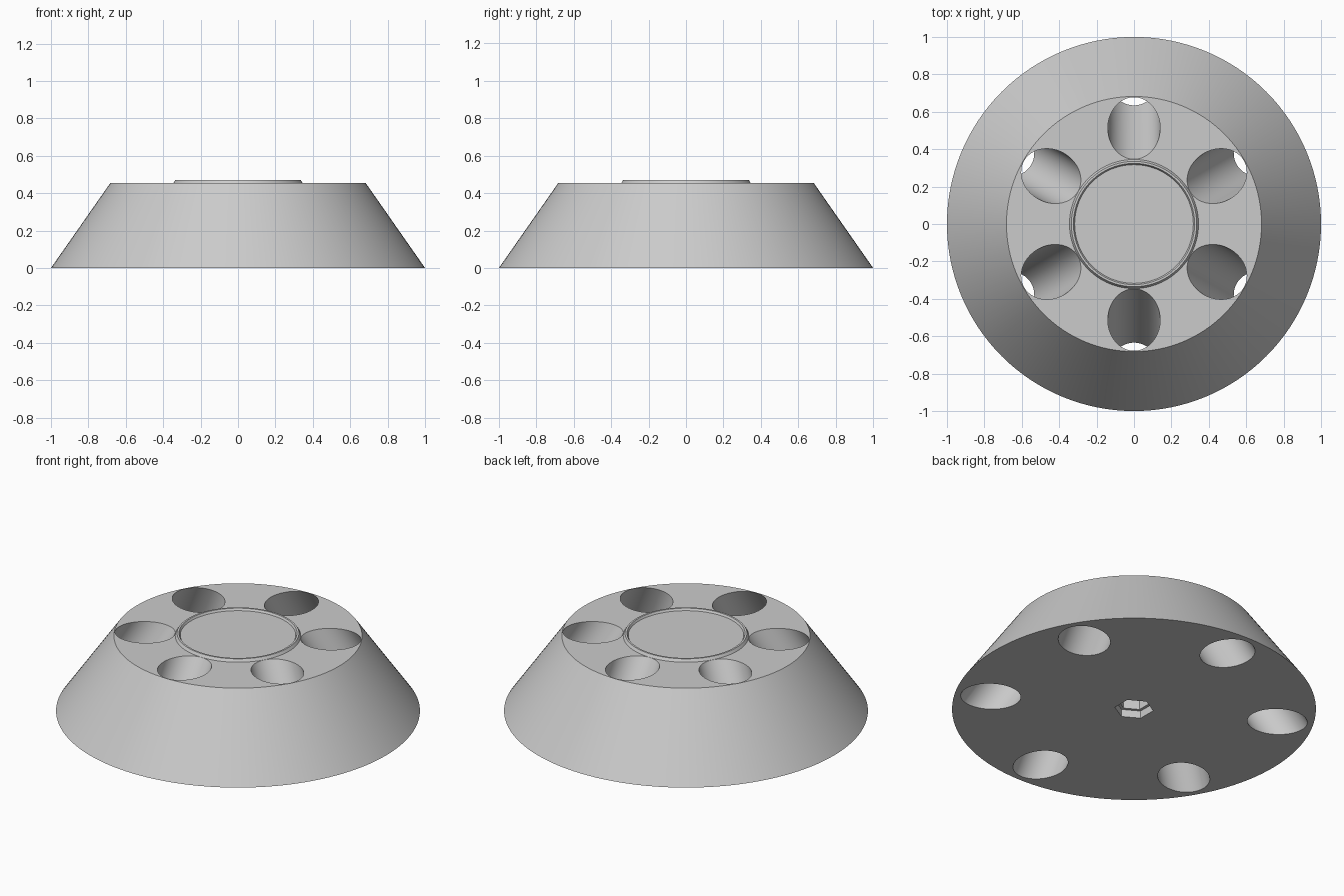
import bpy, bmesh, math
from mathutils import Matrix, Vector

if "Cube" in bpy.data.objects:
    bpy.data.objects.remove(bpy.data.objects["Cube"])

grey = bpy.data.materials.new("light_grey")
grey.diffuse_color = (0.6, 0.6, 0.6, 1)
grey.use_nodes = True
grey.node_tree.nodes["Principled BSDF"].inputs["Base Color"].default_value = grey.diffuse_color
TOP = 0.455


def to_object(bm, name):
    bmesh.ops.recalc_face_normals(bm, faces=bm.faces)
    mesh = bpy.data.meshes.new(name)
    bm.to_mesh(mesh)
    bm.free()
    mesh.materials.append(grey)
    obj = bpy.data.objects.new(name, mesh)
    bpy.context.collection.objects.link(obj)
    return obj


def lathe(name, profile, sides, phase=0.0):
    """Closed solid from (radius, z) rings, capped at both ends."""
    bm = bmesh.new()
    rings = []
    for r, z in profile:
        rings.append([bm.verts.new((r * math.cos(phase + 2 * math.pi * i / sides),
                                    r * math.sin(phase + 2 * math.pi * i / sides), z))
                      for i in range(sides)])
    for a, b in zip(rings, rings[1:]):
        for i in range(sides):
            j = (i + 1) % sides
            bm.faces.new((a[i], a[j], b[j], b[i]))
    bm.faces.new(rings[0])
    bm.faces.new(rings[-1])
    return to_object(bm, name)


def cut(target, cutter):
    mod = target.modifiers.new("cut", 'BOOLEAN')
    mod.operation = 'DIFFERENCE'
    mod.solver = 'EXACT'
    mod.object = cutter
    bpy.context.view_layer.objects.active = target
    bpy.ops.object.modifier_apply(modifier=mod.name)
    bpy.data.objects.remove(cutter, do_unlink=True)


# Tapered rotor body
body = lathe("rotor_body", [(1.0, 0), (0.682, TOP)], 128)

# Six slanted tube wells running right through the body
low, high = Vector((0.80, 0, 0)), Vector((0.512, 0, TOP))
axis = high - low
tilt = axis.to_track_quat('Z', 'Y').to_matrix().to_4x4()
for k in range(6):
    bm = bmesh.new()
    place = (Matrix.Rotation(math.radians(30 + 60 * k), 4, 'Z')
             @ Matrix.Translation((low + high) / 2) @ tilt)
    bmesh.ops.create_cone(bm, cap_ends=True, segments=64, radius1=0.14,
                          radius2=0.14, depth=axis.length + 0.4, matrix=place)
    cut(body, to_object(bm, "well_cutter"))

# Stepped hexagonal drive socket underneath
socket = lathe("socket_cutter", [(0.107, -0.05), (0.107, 0.045),
                                 (0.088, 0.045), (0.088, 0.40)], 6, math.pi / 6)
cut(body, socket)

# Raised hub ring with a shallow recessed centre
hub = lathe("hub_cap", [(0.345, 0.44), (0.345, TOP), (0.335, 0.471), (0.324, 0.471),
                        (0.317, 0.459)], 128)

for obj in (body, hub):
    bpy.ops.object.select_all(action='DESELECT')
    obj.select_set(True)
    bpy.context.view_layer.objects.active = obj
    bpy.ops.object.shade_smooth_by_angle(angle=math.radians(25))
